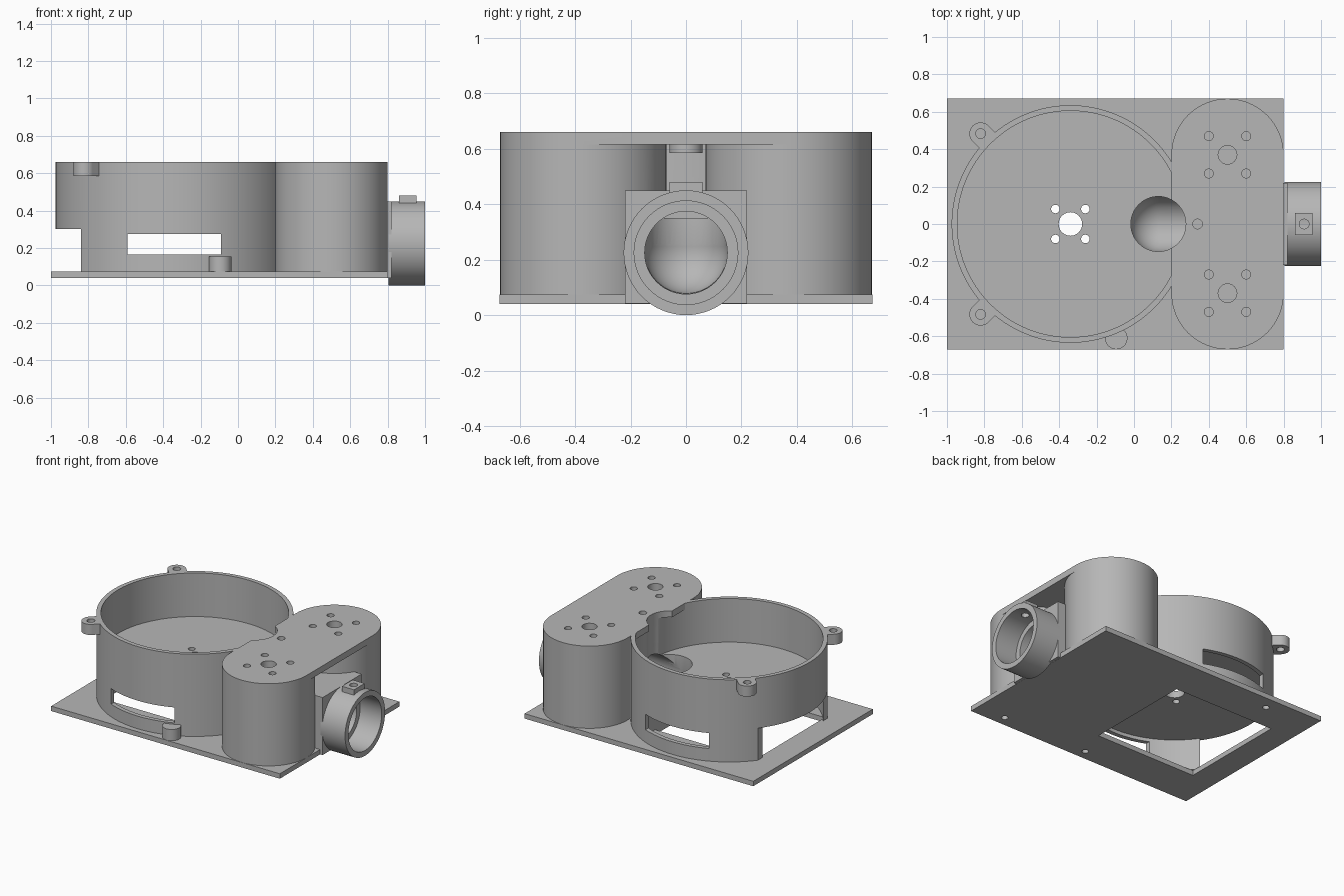
import bpy
from math import pi, atan2
from mathutils import Matrix

cube = bpy.data.objects.get("Cube")
if cube:
    bpy.data.objects.remove(cube, do_unlink=True)

grey = bpy.data.materials.new("plain grey")
grey.use_nodes = True
COLOUR = (0.47, 0.47, 0.47, 1)
grey.diffuse_color = COLOUR
grey.node_tree.nodes["Principled BSDF"].inputs["Base Color"].default_value = COLOUR

cutters = []


def finish(name):
    ob = bpy.context.object
    ob.name = ob.data.name = name
    ob.data.materials.append(grey)
    return ob


def box(name, x, y, z):
    """Box from (low, high) ranges on each axis."""
    bpy.ops.mesh.primitive_cube_add(size=1)
    ob = finish(name)
    spans = (x, y, z)
    ob.data.transform(Matrix.Translation([(a + b) / 2 for a, b in spans])
                      @ Matrix.Diagonal([b - a for a, b in spans] + [1]))
    return ob


def cyl(name, x, y, r, z, sides=48):
    """Upright cylinder spanning the z range."""
    bpy.ops.mesh.primitive_cylinder_add(vertices=sides, radius=r, depth=z[1] - z[0])
    ob = finish(name)
    ob.data.transform(Matrix.Translation((x, y, sum(z) / 2)))
    return ob


def pipe_x(name, r, x):
    """Cylinder lying along x on the port axis."""
    ob = cyl(name, 0, 0, r, (-(x[1] - x[0]) / 2, (x[1] - x[0]) / 2), 64)
    ob.data.transform(Matrix.Translation((sum(x) / 2, 0, PORT_Z)) @ Matrix.Rotation(pi / 2, 4, 'Y'))
    return ob


def cutter(ob):
    ob.hide_render = True
    cutters.append(ob)
    return ob


def boolean(target, tools, operation='DIFFERENCE'):
    bpy.context.view_layer.objects.active = target
    for tool in tools:
        mod = target.modifiers.new("cut", 'BOOLEAN')
        mod.operation = operation
        mod.solver = 'EXACT'
        mod.object = tool
        bpy.ops.object.modifier_apply(modifier=mod.name)


def hole(x, y, r, z):
    return cutter(cyl("hole_cutter", x, y, r, z, 24))


DRUM_X, DRUM_R, DRUM_IN = -0.34, 0.635, 0.605
TOP, PLATE_TOP, PORT_Z, ELBOW_X = 0.66, 0.075, 0.225, 0.13
parts = []

# Shared cutters: drum pocket, and the elbow passage from the port into the drum
pocket = cutter(cyl("pocket_cutter", DRUM_X, 0, DRUM_IN, (0.35, 0.615), 128))
upper_pocket = cutter(cyl("upper_pocket_cutter", DRUM_X, 0, DRUM_IN, (0.35, 0.8), 128))
bore = cutter(pipe_x("bore_cutter", 0.149, (ELBOW_X, 1.1)))
riser = cutter(cyl("riser_cutter", ELBOW_X, 0, 0.147, (PORT_Z, 0.8), 64))
bpy.ops.mesh.primitive_uv_sphere_add(segments=48, ring_count=24, radius=0.15,
                                     location=(ELBOW_X, 0, PORT_Z + 0.003))
bend = cutter(finish("bend_cutter"))
elbow = [bend, bore, riser]

# Base plate with a rectangular opening and blind screw holes
plate = box("base_plate", (-1, 0.8), (-0.672, 0.672), (0.04, PLATE_TOP))
opening = cutter(box("opening_cutter", (-0.82, -0.03), (-0.39, 0.39), (0, 0.2)))
screws = [hole(x, y, 0.022, (0, 0.07)) for x, y in ((0.58, -0.6), (-0.095, -0.6), (-0.62, 0.577))]
boolean(plate, [opening] + screws)
parts.append(plate)

# Round drum: open top, hollow under its floor, side slots and an open end
drum = cyl("drum", DRUM_X, 0, DRUM_R, (PLATE_TOP, TOP), 128)
hollow = cutter(cyl("hollow_cutter", DRUM_X, 0, DRUM_IN, (0, 0.3), 128))
boolean(hollow, [cutter(box("hollow_limit", (-0.03, 1), (-1, 1), (-0.1, 0.5)))])
slot = cutter(box("slot_cutter", (-0.59, -0.09), (-1, 1), (0.165, 0.275)))
end_gap = cutter(box("end_gap_cutter", (-1.2, -0.84), (-1, 1), (0, 0.303)))
floor_holes = [hole(DRUM_X, 0, 0.063, (0.2, 0.5))]
floor_holes += [hole(DRUM_X + dx, dy, 0.023, (0.2, 0.5)) for dx in (-0.08, 0.08) for dy in (-0.08, 0.08)]
boolean(drum, [upper_pocket, hollow, slot, end_gap] + floor_holes + elbow)
parts.append(drum)

# Mounting ears beside the rim
for side, label in ((1, "back"), (-1, "front")):
    x, y = -0.82, 0.483 * side
    ear = cyl(label + "_ear", x, y, 0.06, (0.585, TOP))
    web = cutter(box("ear_web", (0, 0.12), (-0.06, 0.06), (0.585, TOP)))
    web.data.transform(Matrix.Translation((x, y, 0)) @ Matrix.Rotation(atan2(-y, DRUM_X - x), 4, 'Z'))
    boolean(ear, [web], 'UNION')
    boolean(ear, [hole(x, y, 0.026, (0.5, 0.8)), upper_pocket])
    parts.append(ear)

# Small foot boss at the front
foot = cyl("front_foot_boss", -0.095, -0.61, 0.06, (PLATE_TOP, 0.155))
boolean(foot, [hollow, upper_pocket])
parts.append(foot)

# Twin motor housings with a ring of screw holes around a shaft hole
for side, label in ((1, "back"), (-1, "front")):
    y = 0.37 * side
    housing = cyl(label + "_motor_housing", 0.5, y, 0.3, (PLATE_TOP, TOP), 96)
    holes = [hole(0.5, y, 0.05, (0.5, 0.8))]
    holes += [hole(0.5 + dx, y + dy, 0.024, (0.5, 0.8)) for dx in (-0.1, 0.1) for dy in (-0.1, 0.1)]
    boolean(housing, holes + [bore])
    deck_side = cutter(box("deck_side", (0.2, 0.8), sorted((0, y)), (0.615, TOP)))
    boolean(housing, [deck_side], 'UNION')
    # the deck bridging the housings is notched by the riser and drilled
    boolean(housing, holes + [riser, hole(0.34, 0, 0.026, (0.5, 0.8))])
    parts.append(housing)

# Boss under the deck
boss = cyl("deck_boss", 0.34, 0, 0.06, (0.585, 0.616))
boolean(boss, [hole(0.34, 0, 0.026, (0.5, 0.8)), riser])
parts.append(boss)

# Duct block between the housings, ending in a square flange
duct = box("duct_block", (0.2, 0.82), (-0.22, 0.22), (0.041, 0.45))
boolean(duct, [pocket, bend, bore, riser])
parts.append(duct)

# Round port with a counterbore and a screw nub on top
port = pipe_x("port_ring", 0.225, (0.805, 1))
nub = cutter(box("nub", (0.86, 0.955), (-0.06, 0.06), (0.4, 0.48)))
boolean(port, [nub], 'UNION')
boolean(port, [cutter(pipe_x("counterbore_cutter", 0.187, (0.83, 1.1))), bore,
               hole(0.91, 0, 0.026, (0.3, 0.6))])
parts.append(port)

# Remove the cutters and shade
for ob in cutters:
    bpy.data.objects.remove(ob, do_unlink=True)
bpy.ops.object.select_all(action='DESELECT')
for ob in parts:
    ob.select_set(True)
bpy.context.view_layer.objects.active = parts[0]
bpy.ops.object.shade_smooth_by_angle(angle=pi / 6)
